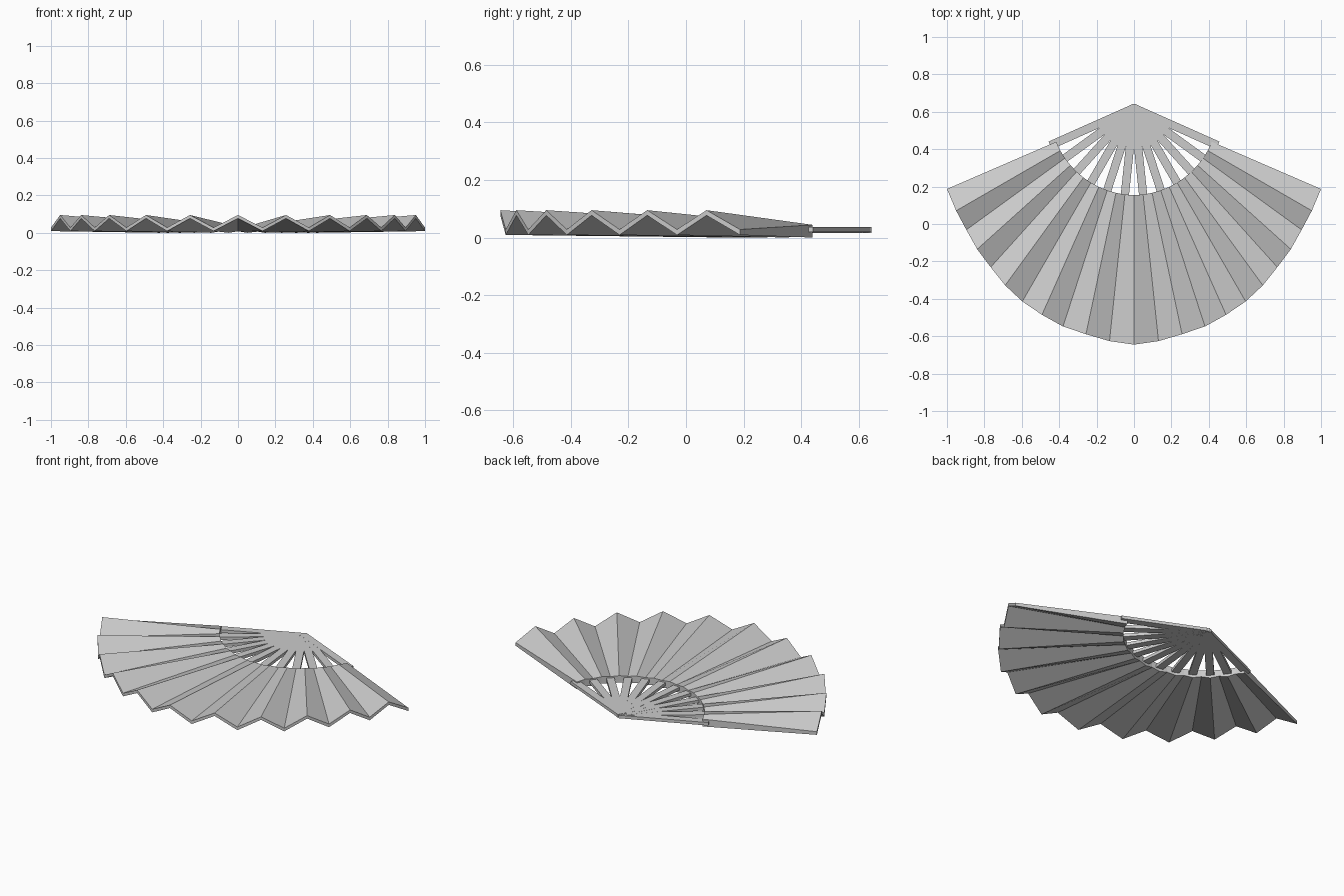
import bpy, bmesh
from math import sin, cos, radians

if "Cube" in bpy.data.objects:
    bpy.data.objects.remove(bpy.data.objects["Cube"])

PIVOT_Y = 0.62
STEP = 6.0          # degrees per half pleat
HALF = 11           # half pleats on each side of the centre
# Outer radius from the centre fold to the end fold (slightly oval outline)
OUTER = [1.265, 1.253, 1.236, 1.228, 1.21, 1.194, 1.172, 1.145, 1.128, 1.108, 1.098, 1.0896]


def polar(r, deg, z, side=0.0):
    """Point at radius r from the pivot, angle measured from -y, offset sideways."""
    a = radians(deg)
    return (r * sin(a) + side * cos(a), PIVOT_Y - r * cos(a) + side * sin(a), z)


def make_object(name, bm):
    bmesh.ops.recalc_face_normals(bm, faces=bm.faces)
    mesh = bpy.data.meshes.new(name)
    bm.to_mesh(mesh)
    bm.free()
    obj = bpy.data.objects.new(name, mesh)
    bpy.context.collection.objects.link(obj)
    return obj


# Pleated leaf: zigzag outer rim fading to a nearly flat inner rim
bm = bmesh.new()
rings = []
for i in range(-HALF, HALF + 1):
    k = abs(i)
    peak = k % 2 == 0
    deg = i * STEP * (66.6 / 66 if k == HALF else 1)
    r_in, r_out = 0.466 - 0.012 * k / HALF, OUTER[k]
    top, low = (0.095, 0.077) if peak else (0.028, 0.009)
    in_top, in_low = (0.048, 0.008) if peak else (0.044, 0.0)
    rings.append([bm.verts.new(polar(r, deg, z)) for r, z in
                  ((r_in, in_low), (r_out, low), (r_out, top), (r_in, in_top))])
for a, b in zip(rings, rings[1:]):
    for j in range(4):
        n = (j + 1) % 4
        bm.faces.new((a[j], a[n], b[n], b[j]))
bm.faces.new(rings[0])
bm.faces.new(rings[-1][::-1])
make_object("pleated_leaf", bm)

# Ribs: one flat slat under every valley fold, gathered at the pivot
for n, i in enumerate(range(-HALF, HALF + 1, 2)):
    bm = bmesh.new()
    lift = 0.0003 * n
    loops = []
    for z in (0.016 + lift, 0.034 + lift):
        loops.append([bm.verts.new(polar(r, i * STEP, z, s)) for r, s in
                      ((-0.008, -0.022), (0.49, -0.022), (0.49, 0.022), (-0.008, 0.022))])
    lo, hi = loops
    bm.faces.new(lo)
    bm.faces.new(hi)
    for j in range(4):
        m = (j + 1) % 4
        bm.faces.new((lo[j], lo[m], hi[m], hi[j]))
    make_object(f"rib_{n + 1}", bm)
